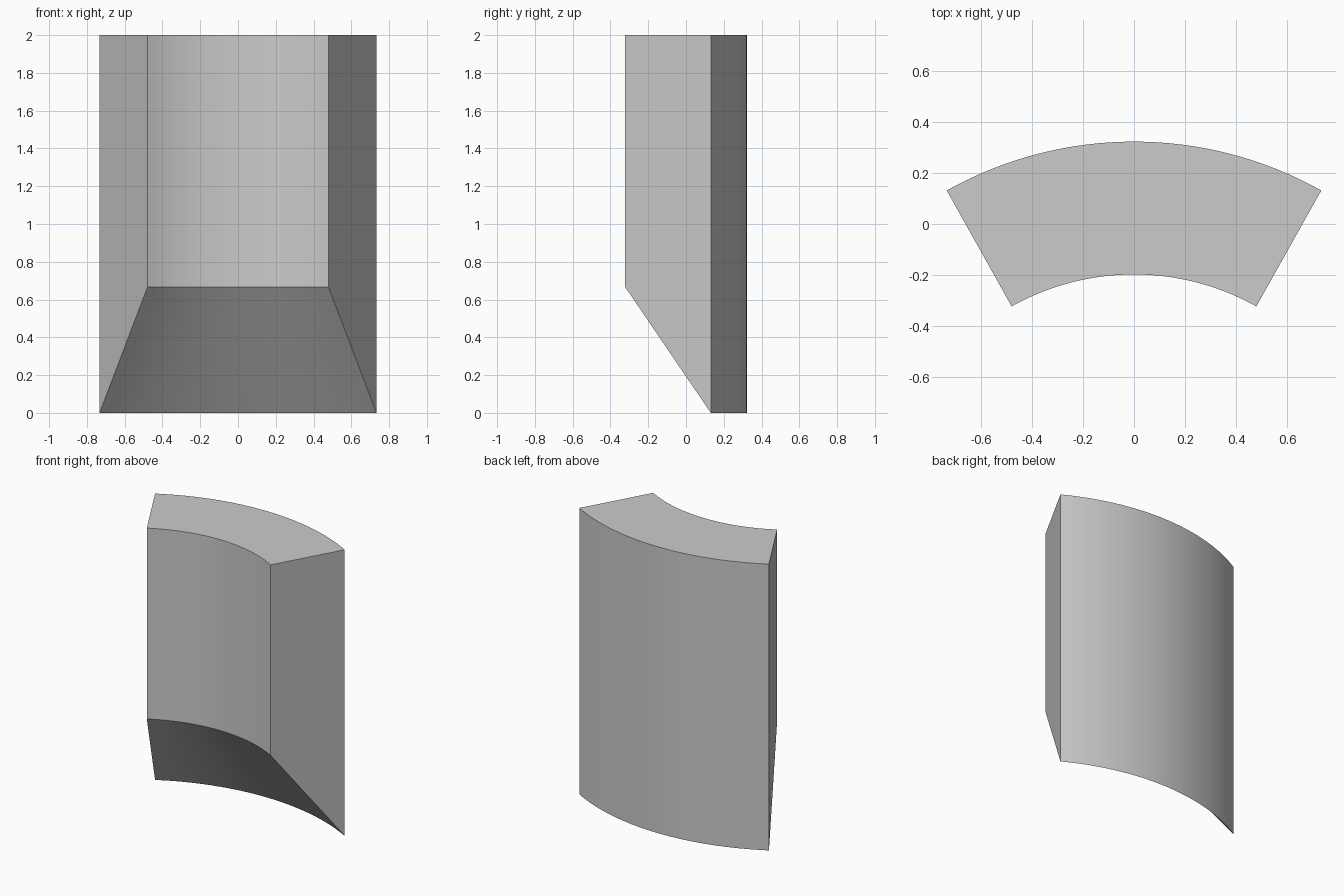
import bpy, bmesh
from math import radians
from mathutils import Matrix, Vector

cube = bpy.data.objects.get("Cube")
if cube:
    bpy.data.objects.remove(cube, do_unlink=True)

# Plain grey
grey = bpy.data.materials.new("light_grey")
grey.use_nodes = True
colour = (0.6, 0.6, 0.6, 1)
grey.diffuse_color = colour
grey.node_tree.nodes["Principled BSDF"].inputs["Base Color"].default_value = colour

INNER, OUTER = 0.98, 1.5
HALF_ANGLE = radians(29.25)
HEIGHT, SLOPE_TOP = 2.0, 0.667
STEPS = 32
centre = Vector((0, 0.3225 - OUTER, 0))

# Curved wall block: side profile with a sloping underside, swept along an arc
bm = bmesh.new()
profile = [(INNER, SLOPE_TOP), (OUTER, 0), (OUTER, HEIGHT), (INNER, HEIGHT)]
turn = Matrix.Rotation(-HALF_ANGLE, 3, 'Z')
verts = [bm.verts.new(centre + turn @ Vector((0, r, z))) for r, z in profile]
start = bm.faces.new(verts)
cap = bmesh.ops.duplicate(bm, geom=[start])
bmesh.ops.spin(bm, geom=[start], cent=centre, axis=(0, 0, 1),
               angle=2 * HALF_ANGLE, steps=STEPS, use_duplicate=False)
bmesh.ops.remove_doubles(bm, verts=bm.verts, dist=0.0001)
bmesh.ops.recalc_face_normals(bm, faces=bm.faces)

mesh = bpy.data.meshes.new("curved_wall_block")
bm.to_mesh(mesh)
bm.free()
mesh.materials.append(grey)
block = bpy.data.objects.new("curved_wall_block", mesh)
bpy.context.collection.objects.link(block)

# Smooth arcs, sharp corners
bpy.context.view_layer.objects.active = block
block.select_set(True)
bpy.ops.object.shade_smooth_by_angle(angle=radians(30))
